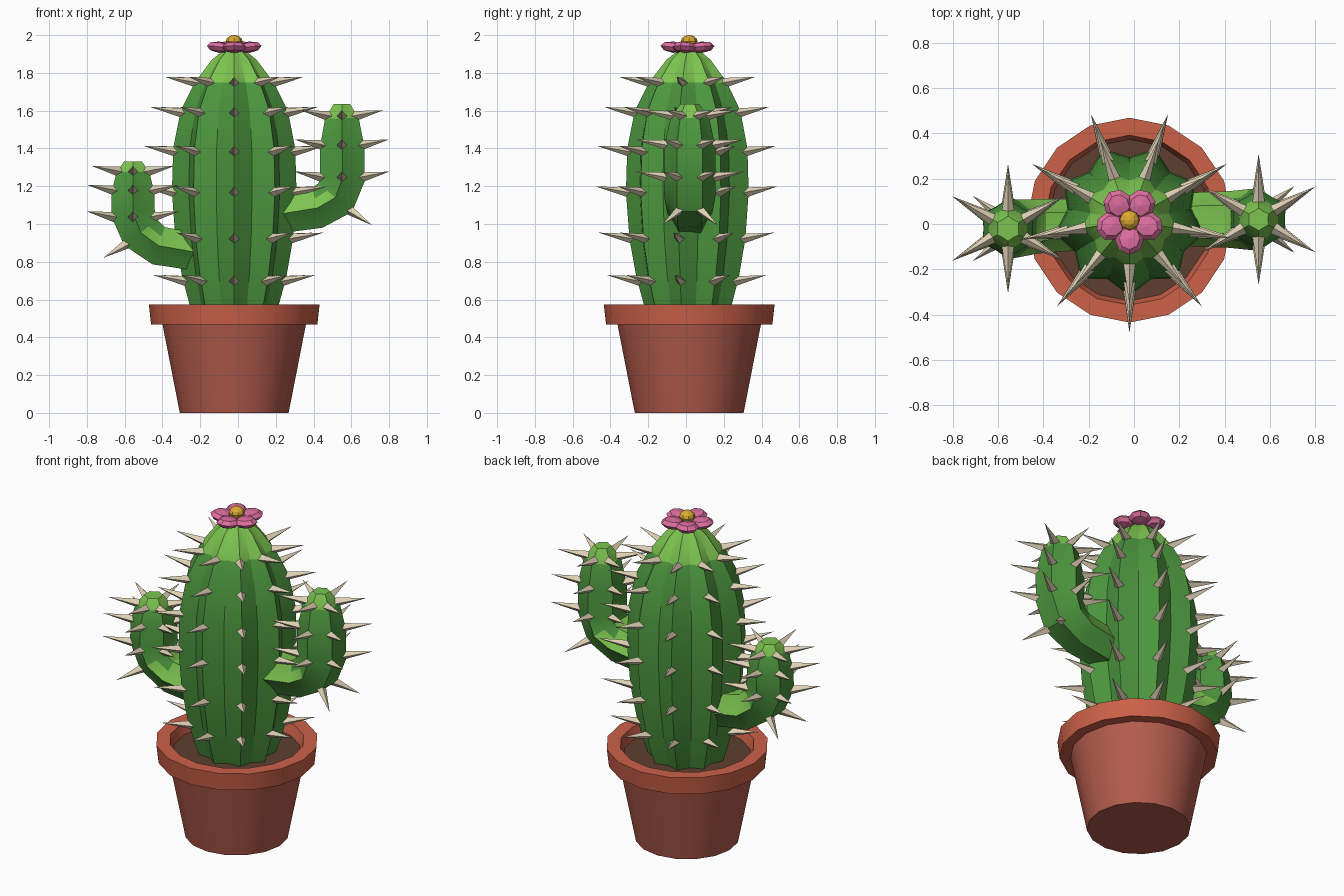
import bpy, bmesh, math
from mathutils import Vector, Matrix

if "Cube" in bpy.data.objects:
    bpy.data.objects.remove(bpy.data.objects["Cube"])

CX, CY = -0.02, 0.017          # pot and trunk axis


def material(name, r, g, b):
    m = bpy.data.materials.new(name)
    m.diffuse_color = [((c / 255 + 0.055) / 1.055) ** 2.4 for c in (r, g, b)] + [1]
    m.use_nodes = True
    m.node_tree.nodes["Principled BSDF"].inputs["Base Color"].default_value = m.diffuse_color
    return m


GREEN = material("cactus green", 76, 150, 62)
LIGHT = material("light green", 124, 196, 80)
CLAY = material("pot clay", 180, 92, 77)
RIM = material("rim clay", 204, 97, 73)
SOIL = material("soil brown", 94, 62, 48)
SPINE = material("spine beige", 222, 208, 180)
PINK = material("petal pink", 222, 110, 160)
YELLOW = material("flower yellow", 220, 170, 48)


def finish(name, bm, mats, smooth=False, rule=None):
    bmesh.ops.recalc_face_normals(bm, faces=bm.faces)
    if rule:
        for f in bm.faces:
            f.material_index = int(rule(f.calc_center_median(), f.normal))
    me = bpy.data.meshes.new(name)
    bm.to_mesh(me)
    bm.free()
    ob = bpy.data.objects.new(name, me)
    bpy.context.collection.objects.link(ob)
    for m in mats:
        me.materials.append(m)
    if smooth:
        bpy.ops.object.select_all(action='DESELECT')
        ob.select_set(True)
        bpy.context.view_layer.objects.active = ob
        bpy.ops.object.shade_smooth_by_angle(angle=math.radians(30))
    return ob


def skin(bm, rings, closed=False):
    """Join rings of points with quads; cap the ends unless closed."""
    vs = [[bm.verts.new(p) for p in ring] for ring in rings]
    n = len(vs[0])
    for a, b in zip(vs, vs[1:] + vs[:1] if closed else vs[1:]):
        for i in range(n):
            j = (i + 1) % n
            bm.faces.new((a[i], a[j], b[j], b[i]))
    if not closed:
        bm.faces.new(vs[0][::-1])
        bm.faces.new(vs[-1])


def lathe(name, profile, mat, closed=False):
    bm = bmesh.new()
    skin(bm, [[(CX + r * math.cos(math.tau * i / 16), CY + r * math.sin(math.tau * i / 16), z)
               for i in range(16)] for r, z in profile], closed)
    return finish(name, bm, [mat], True)


def frames(path):
    """Centre, outward normal and radius at each path point (x, y, z, r)."""
    out = []
    for i, (x, y, z, r) in enumerate(path):
        a, b = path[max(i - 1, 0)], path[min(i + 1, len(path) - 1)]
        t = Vector((b[0] - a[0], 0, b[2] - a[2])).normalized()
        out.append((Vector((x, y, z)), Vector((t.z, 0, -t.x)), r))
    return out


def ribbed_tube(name, path, ribs, phase, rule):
    bm = bmesh.new()
    rings = []
    for c, n, r in frames(path):
        ring = []
        for k in range(ribs * 2):
            a = math.radians(phase) + math.pi * k / ribs
            rad = r * (0.83 if k % 2 else 1)
            ring.append(c + n * rad * math.cos(a) + Vector((0, rad * math.sin(a), 0)))
        rings.append(ring)
    skin(bm, rings)
    return finish(name, bm, [GREEN, LIGHT], True, rule)


def spine(bm, base, direction, length):
    d = direction.normalized()
    m = (Matrix.Translation(base + d * (length / 2 - 0.02))
         @ d.to_track_quat('Z', 'Y').to_matrix().to_4x4())
    bmesh.ops.create_cone(bm, cap_ends=True, segments=4, radius1=0.03, radius2=0,
                          depth=length + 0.04, matrix=m)


def radial(deg, lift=0.0):
    a = math.radians(deg)
    return Vector((math.cos(a), math.sin(a), lift))


# Pot
lathe("pot", [(0.288, 0), (0.38, 0.47)], CLAY)
lathe("pot_rim", [(0.37, 0.467), (0.44, 0.467), (0.452, 0.573), (0.375, 0.573), (0.35, 0.49)],
      RIM, True)
lathe("soil", [(0.34, 0.47), (0.36, 0.51)], SOIL)

# Trunk with nine ribs and a light crown
profile = [(0.46, 0.2), (0.573, 0.24), (0.72, 0.28), (0.92, 0.316), (1.17, 0.335),
           (1.4, 0.328), (1.6, 0.288), (1.75, 0.212), (1.87, 0.12), (1.925, 0.05)]
ribbed_tube("trunk", [(CX, CY, z, r) for z, r in profile], 9, -90,
            lambda c, n: c.z > 1.75)

bm = bmesh.new()
for z, r in [(0.7, 0.272), (0.925, 0.316), (1.17, 0.335), (1.385, 0.328), (1.59, 0.288),
             (1.75, 0.212)]:
    for k in range(9):
        d = radial(-90 + 40 * k)
        spine(bm, Vector((CX, CY, z)) + d * r, d + Vector((0, 0, 0.18)), 0.165)
finish("trunk_spines", bm, [SPINE])

# Bent arms, light on upward faces
ARMS = {
    "right_arm": ([(0.14, 0.02, 1.04, 0.115), (0.42, 0.02, 1.085, 0.125),
                   (0.515, 0.02, 1.14, 0.135), (0.552, 0.02, 1.24, 0.137),
                   (0.552, 0.02, 1.4, 0.137), (0.55, 0.02, 1.56, 0.103),
                   (0.55, 0.02, 1.635, 0.05)],
                  [(1.25, 0.137), (1.42, 0.134), (1.575, 0.1)], 1),
    "left_arm": ([(-0.16, 0.0, 0.84, 0.11), (-0.42, -0.01, 0.885, 0.12),
                  (-0.515, -0.02, 0.955, 0.128), (-0.556, -0.02, 1.06, 0.133),
                  (-0.556, -0.02, 1.17, 0.13), (-0.556, -0.02, 1.275, 0.1),
                  (-0.556, -0.02, 1.33, 0.055)],
                 [(1.04, 0.133), (1.18, 0.128), (1.28, 0.1)], -1),
}
for name, (path, levels, side) in ARMS.items():
    ribbed_tube(name, path, 6, 30, lambda c, n: n.z > 0.37)
    bm = bmesh.new()
    top = path[-1]
    for z, r in levels:
        for k in range(6):
            d = radial(30 + 60 * k)
            spine(bm, Vector((top[0], top[1], z)) + d * r, d + Vector((0, 0, 0.18)), 0.155)
    # pair of spines on the outside of the bend
    c, n, r = frames(path)[2]
    for s in (-1, 1):
        d = n * side * 0.866 + Vector((0, 0.5 * s, 0))
        spine(bm, c + d * r, d + Vector((0, 0, 0.12)), 0.15)
    finish(name + "_spines", bm, [SPINE])

# Flower: five flattened petals around a bead
bm = bmesh.new()
for k in range(5):
    a = math.radians(54 + 72 * k)
    m = (Matrix.Translation((CX, CY, 1.936)) @ Matrix.Rotation(a, 4, 'Z')
         @ Matrix.Translation((0.083, 0, 0)) @ Matrix.Rotation(-0.12, 4, 'Y')
         @ Matrix.Diagonal((0.07, 0.065, 0.03, 1)))
    bmesh.ops.create_uvsphere(bm, u_segments=8, v_segments=4, radius=1, matrix=m)
finish("petals", bm, [PINK])

bm = bmesh.new()
bmesh.ops.create_uvsphere(bm, u_segments=8, v_segments=6, radius=1,
                          matrix=Matrix.Translation((CX, CY, 1.965))
                          @ Matrix.Diagonal((0.045, 0.045, 0.035, 1)))
finish("flower_centre", bm, [YELLOW])
